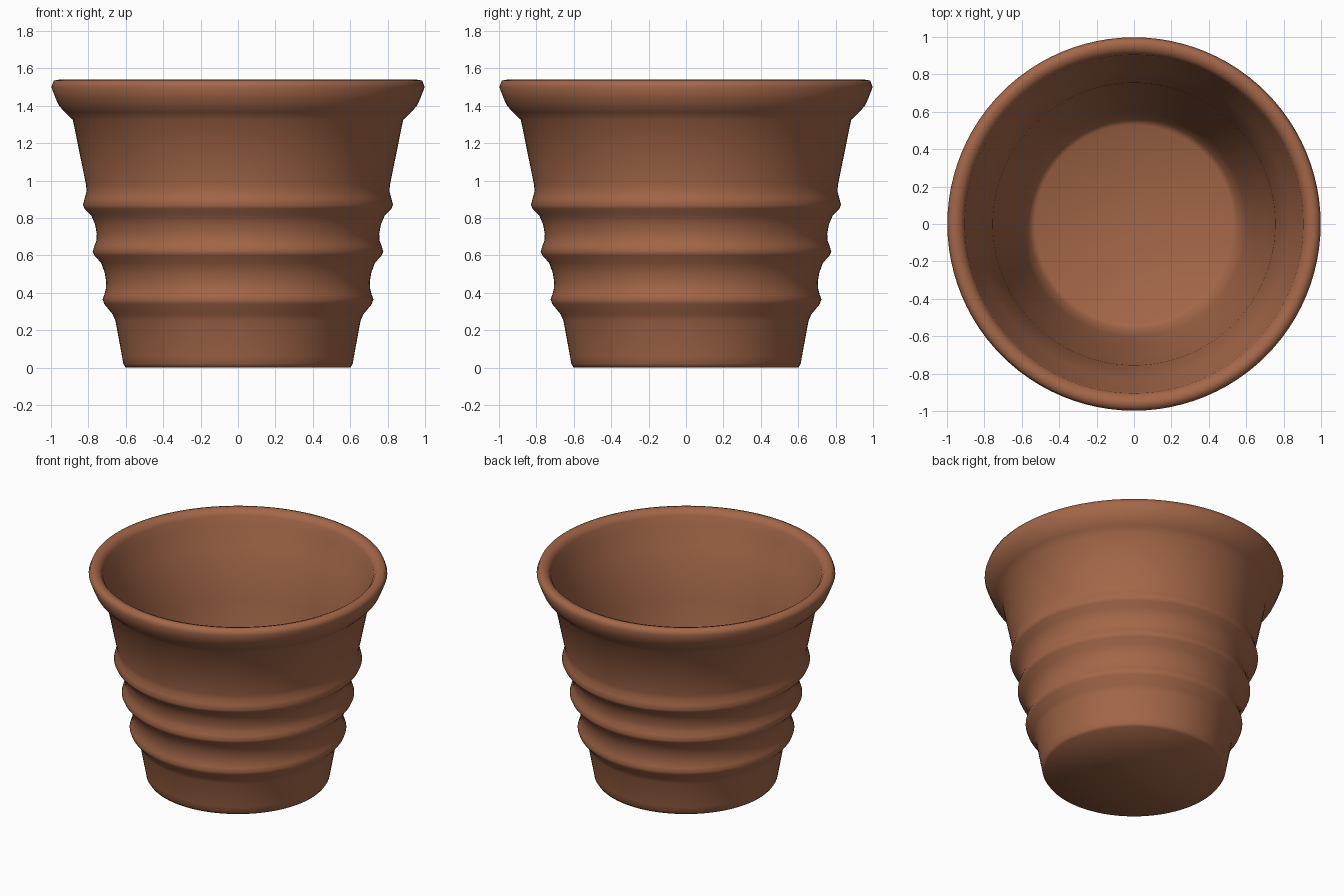
import bpy, bmesh, math

if "Cube" in bpy.data.objects:
    bpy.data.objects.remove(bpy.data.objects["Cube"])

SEGMENTS = 96

# Outer wall (radius, height): base, three ribs, flared rim
outer = [(0.60, 0.0), (0.613, 0.02), (0.62, 0.06), (0.655, 0.25), (0.67, 0.285),
         (0.715, 0.34), (0.724, 0.365), (0.715, 0.39), (0.707, 0.42), (0.705, 0.46), (0.712, 0.505),
         (0.732, 0.56), (0.768, 0.60), (0.777, 0.62), (0.768, 0.65), (0.757, 0.68),
         (0.755, 0.715), (0.764, 0.765), (0.785, 0.815), (0.82, 0.85), (0.829, 0.87),
         (0.82, 0.905), (0.81, 0.94), (0.812, 0.975), (0.883, 1.325), (0.925, 1.365),
         (0.957, 1.40), (0.975, 1.44), (0.998, 1.50), (0.985, 1.535)]
# Lip and inner wall down to the floor
inner = [(0.955, 1.54), (0.925, 1.53), (0.905, 1.50), (0.895, 1.44), (0.83, 1.31), (0.755, 0.95),
         (0.745, 0.85), (0.69, 0.65), (0.675, 0.56), (0.60, 0.25), (0.56, 0.11), (0.53, 0.09)]

clay = bpy.data.materials.new("terracotta")
clay.diffuse_color = (0.37, 0.135, 0.066, 1)
clay.use_nodes = True
clay.node_tree.nodes["Principled BSDF"].inputs["Base Color"].default_value = clay.diffuse_color


def lathe(name, profile, mat):
    """Revolve a profile around z and close both ends on the axis."""
    bm = bmesh.new()
    rings = []
    for r, z in profile:
        rings.append([bm.verts.new((r * math.cos(2 * math.pi * i / SEGMENTS),
                                    r * math.sin(2 * math.pi * i / SEGMENTS), z))
                      for i in range(SEGMENTS)])
    for a, b in zip(rings, rings[1:]):
        for i in range(SEGMENTS):
            j = (i + 1) % SEGMENTS
            bm.faces.new((a[i], a[j], b[j], b[i]))
    for ring, z in ((rings[0], profile[0][1]), (rings[-1], profile[-1][1])):
        c = bm.verts.new((0, 0, z))
        for i in range(SEGMENTS):
            bm.faces.new((ring[i], ring[(i + 1) % SEGMENTS], c))
    bmesh.ops.recalc_face_normals(bm, faces=bm.faces)
    for f in bm.faces:
        f.smooth = True
    me = bpy.data.meshes.new(name)
    bm.to_mesh(me)
    bm.free()
    me.materials.append(mat)
    ob = bpy.data.objects.new(name, me)
    bpy.context.collection.objects.link(ob)
    return ob


# Ribbed flower pot
lathe("flower_pot", outer + inner, clay)
